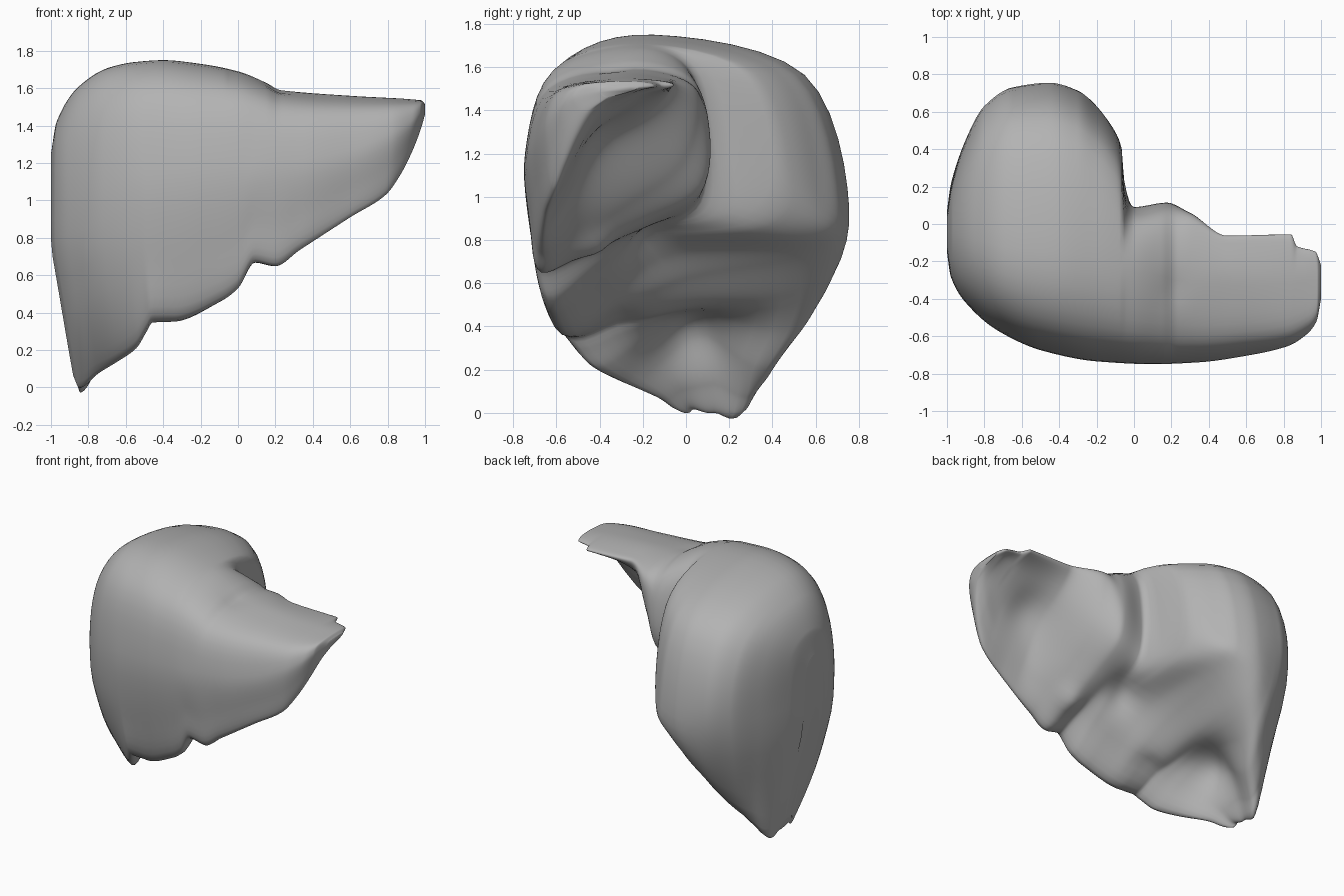
import bpy, bmesh, math
from mathutils import Vector

cube = bpy.data.objects.get("Cube")
if cube:
    bpy.data.objects.remove(cube, do_unlink=True)

# Guide rails running across the body: (x, y, z)
lower_edge = [(-1, .02, .09), (-.98, -.02, .03), (-.85, -.16, .09), (-.72, -.31, .15),
              (-.6, -.44, .22), (-.53, -.52, .31), (-.49, -.56, .36), (-.37, -.57, .36),
              (-.1, -.62, .46), (0, -.64, .53), (.09, -.67, .67), (.2, -.67, .65),
              (.33, -.67, .735), (.6, -.65, .91), (.79, -.61, 1.03), (.87, -.57, 1.14),
              (.935, -.52, 1.27), (.98, -.46, 1.39), (1, -.37, 1.46)]
front_bulge = [(-1, -.15, .95), (-.98, -.28, .98), (-.9, -.42, 1), (-.72, -.575, 1.08),
               (-.5, -.67, 1.15), (-.2, -.73, 1.18), (.1, -.745, 1.2), (.35, -.735, 1.22),
               (.6, -.7, 1.27), (.82, -.65, 1.36), (.92, -.59, 1.42), (.975, -.52, 1.47),
               (1, -.4, 1.49)]
top_ridge = [(-1, -.05, 1.25), (-.97, -.05, 1.42), (-.85, -.08, 1.61), (-.69, -.12, 1.71),
             (-.55, -.14, 1.74), (-.4, -.15, 1.75), (-.2, -.18, 1.73), (0, -.25, 1.69),
             (.15, -.28, 1.63), (.23, -.3, 1.59), (.6, -.33, 1.555), (.98, -.3, 1.535),
             (1, -.28, 1.515)]
back_crest = [(-1, .06, .95), (-.98, .2, .95), (-.9, .45, .95), (-.8, .63, .95),
              (-.65, .73, .95), (-.45, .755, .95), (-.3, .71, .97), (-.2, .62, 1.02),
              (-.1, .49, 1.1), (-.065, .4, 1.15), (-.052, .2, 1.22), (-.035, .12, 1.26),
              (0, .085, 1.28), (.17, .11, 1.3), (.3, .06, 1.43), (.5, -.065, 1.51),
              (.84, -.06, 1.51), (.87, -.12, 1.51), (.97, -.15, 1.51), (1, -.22, 1.505)]
back_low = [(-1, .13, .17), (-.97, .26, .06), (-.87, .35, .13), (-.74, .42, .23),
            (-.6, .54, .42), (-.45, .6, .6), (-.25, .57, .78), (-.1, .38, .87),
            (0, .06, .98), (.18, .07, 1.03), (.3, -.02, 1.15), (.5, -.19, 1.36),
            (.8, -.22, 1.45), (.95, -.22, 1.49), (1, -.25, 1.49)]
hollow = [(-1, .08, .08), (-.97, .13, .0), (-.87, .13, .13), (-.74, .1, .33),
          (-.6, .08, .44), (-.45, .06, .49), (-.3, .02, .63), (-.2, -.05, .73),
          (-.1, -.1, .79), (0, -.13, .85), (.18, -.18, .88), (.3, -.28, .96),
          (.5, -.44, 1.14), (.75, -.43, 1.27), (.93, -.36, 1.42), (1, -.32, 1.47)]

# Soft impressions and ridges: centre, radius, push
impressions = [
    ((-.6, 0, .33), .16, (-.07, 0, .05)),       # lower hollow of the large lobe
    ((-.38, -.35, .43), .11, (0, .02, .04)),    # small front hollow
    ((-.05, -.15, .78), .12, (-.02, -.04, .04)),  # central cleft
    ((.6, -.35, 1.25), .17, (0, -.04, .04)),    # hollow of the thin lobe
    ((.2, -.45, .8), .09, (0, .03, -.03)),      # ridge between the lobes
    ((.21, -.35, 1.61), .08, (0, 0, -.012)),    # crease on top
]


def hermite(a, b, ma, mb, t):
    return (a * (1 + 2 * t) * (1 - t) ** 2 + ma * t * (1 - t) ** 2
            + b * t * t * (3 - 2 * t) + mb * t * t * (t - 1))


def rail_at(rail, x):
    """Point (y, z) on a rail, by cubic interpolation without overshoot."""
    i = 0
    while i < len(rail) - 2 and x > rail[i + 1][0]:
        i += 1
    h = rail[i + 1][0] - rail[i][0]
    t = min(1, max(0, (x - rail[i][0]) / h))

    def value(k):
        def slope(j):
            j = min(max(j, 0), len(rail) - 2)
            return (rail[j + 1][k] - rail[j][k]) / (rail[j + 1][0] - rail[j][0])

        def tangent(j):
            p, q = slope(j - 1), slope(j)
            return 2 * p * q / (p + q) if p * q > 0 else 0
        return hermite(rail[i][k], rail[i + 1][k], tangent(i) * h, tangent(i + 1) * h, t)
    return Vector((value(1), value(2)))


def section(x, steps=6):
    """Closed smooth outline of the body at one station."""
    low, front, top, back, rear, under = (
        rail_at(r, x) for r in (lower_edge, front_bulge, top_ridge, back_crest, back_low, hollow))

    def shoulder(side, fullness):
        return Vector((top.x + (side.x - top.x) * fullness,
                       side.y + (top.y - side.y) * fullness))
    flank = Vector((low.x + (front.x - low.x) * .72, low.y + (front.y - low.y) * .4))
    keys = [low, flank, front, shoulder(front, .76), top, shoulder(back, .77), back, rear,
            under, under.lerp(low, .55)]
    n = len(keys)
    for i in range(n):
        a, b = keys[i], keys[(i + 1) % n]
        ma, mb = (b - keys[i - 1]) / 2, (keys[(i + 2) % n] - a) / 2
        for s in range(steps):
            yield hermite(a, b, ma, mb, s / steps)


def place(x, p):
    """Taper the lower tip inward, then apply the impressions."""
    if x < 0:
        x *= 1 - .13 * min(1, max(0, .75 - p.y) / .75)
    point = Vector((x, p.x, p.y))
    shift = Vector()
    for centre, radius, push in impressions:
        d = (point - Vector(centre)).length / radius
        shift += Vector(push) * math.exp(-d * d)
    return point + shift


# Loft the body through its stations
bm = bmesh.new()
stations = 240
rings = []
for i in range(stations + 1):
    x = -math.cos(math.pi * i / stations)
    rings.append([bm.verts.new(place(x, p)) for p in section(x)])
for r, s in zip(rings, rings[1:]):
    for j in range(len(r)):
        k = (j + 1) % len(r)
        bm.faces.new((r[j], r[k], s[k], s[j]))
for ring in (rings[0], rings[-1]):
    bm.faces.new(ring)
bmesh.ops.recalc_face_normals(bm, faces=bm.faces)
for f in bm.faces:
    f.smooth = True

mesh = bpy.data.meshes.new("liver_body")
bm.to_mesh(mesh)
bm.free()
body = bpy.data.objects.new("liver_body", mesh)
bpy.context.collection.objects.link(body)

# Single matte grey
grey = bpy.data.materials.new("plain_grey")
grey.use_nodes = True
colour = (.45, .45, .45, 1)
grey.diffuse_color = colour
grey.node_tree.nodes["Principled BSDF"].inputs["Base Color"].default_value = colour
mesh.materials.append(grey)
